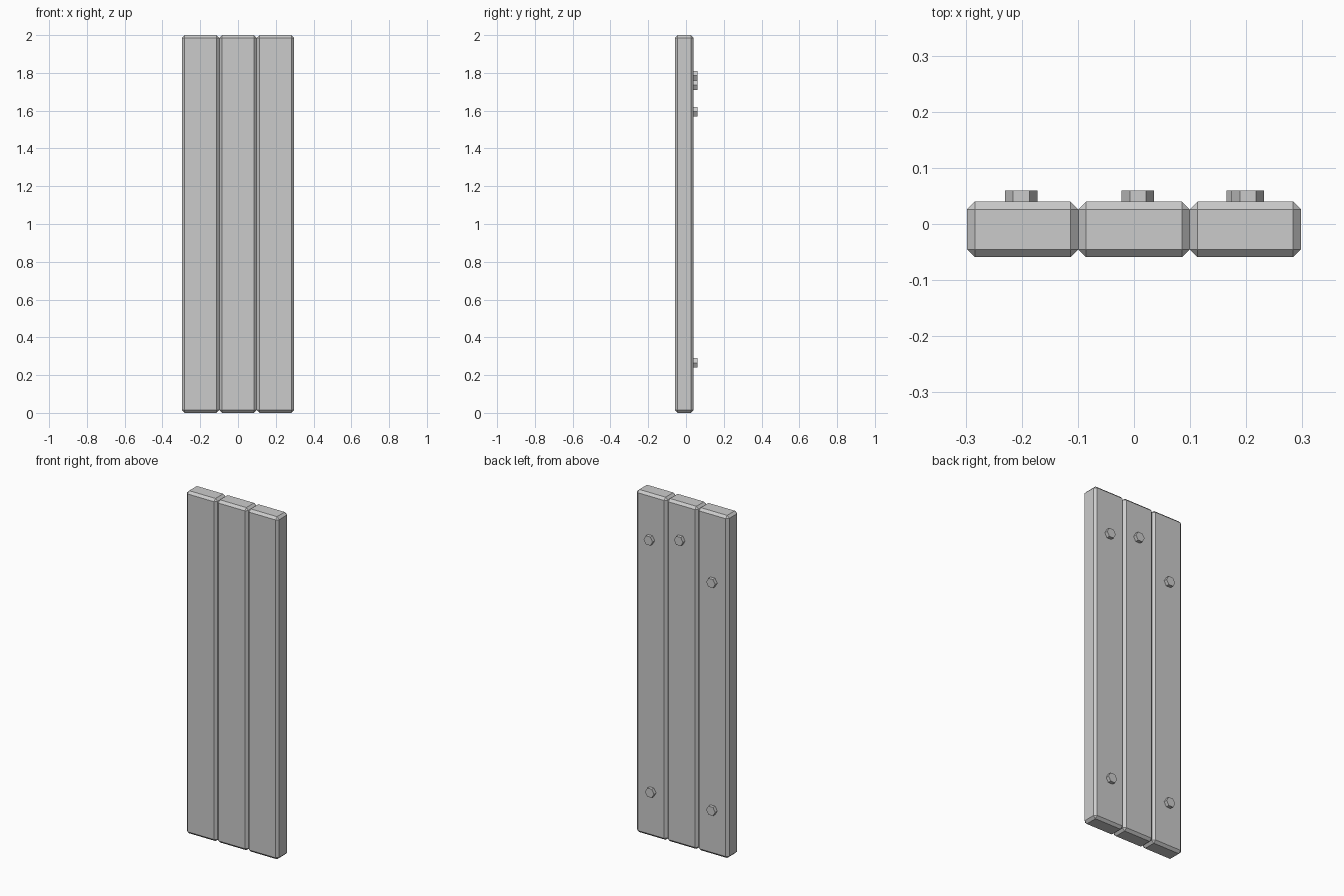
import bpy, bmesh
from math import radians
from mathutils import Matrix

if "Cube" in bpy.data.objects:
    bpy.data.objects.remove(bpy.data.objects["Cube"])

WIDTH, DEPTH, HEIGHT = 0.1985, 0.099, 2.0
FRONT, BACK = -0.0592, 0.0398
CHAMFER = 0.014


def add_object(name, bm):
    bmesh.ops.recalc_face_normals(bm, faces=bm.faces)
    mesh = bpy.data.meshes.new(name)
    bm.to_mesh(mesh)
    bm.free()
    ob = bpy.data.objects.new(name, mesh)
    bpy.context.collection.objects.link(ob)
    return ob


# Board with a flat chamfer on every edge
def board(name, x):
    bm = bmesh.new()
    place = Matrix.Translation((x, (FRONT + BACK) / 2, HEIGHT / 2))
    bmesh.ops.create_cube(bm, size=1, matrix=place @ Matrix.Diagonal((WIDTH, DEPTH, HEIGHT, 1)))
    bmesh.ops.bevel(bm, geom=bm.edges[:], offset=CHAMFER, segments=1,
                    profile=0.5, affect='EDGES')
    add_object(name, bm)


# Hexagonal bolt head standing on the back face, corners pointing sideways
def bolt(name, x, z, r=0.029, h=0.02):
    bm = bmesh.new()
    place = (Matrix.Translation((x, BACK + h / 2, z))
             @ Matrix.Rotation(radians(90), 4, 'X') @ Matrix.Rotation(radians(30), 4, 'Z'))
    bmesh.ops.create_cone(bm, cap_ends=True, segments=6, radius1=r, radius2=r,
                          depth=h, matrix=place)
    # keep a corner on the x axis whichever vertex the primitive starts from
    if max(v.co.x for v in bm.verts) - x < r * 0.95:
        turn = Matrix.Rotation(radians(30), 3, 'Y')
        bmesh.ops.rotate(bm, verts=bm.verts, cent=(x, BACK, z), matrix=turn)
    add_object(name, bm)


for i, side in enumerate(("left", "middle", "right")):
    board(f"board_{side}", (i - 1) * WIDTH)

bolt("bolt_left_top", -0.201, 1.595)
bolt("bolt_left_bottom", -0.201, 0.265)
bolt("bolt_middle_top", 0.007, 1.785)
bolt("bolt_right_top", 0.203, 1.735)
bolt("bolt_right_bottom", 0.194, 0.265)
